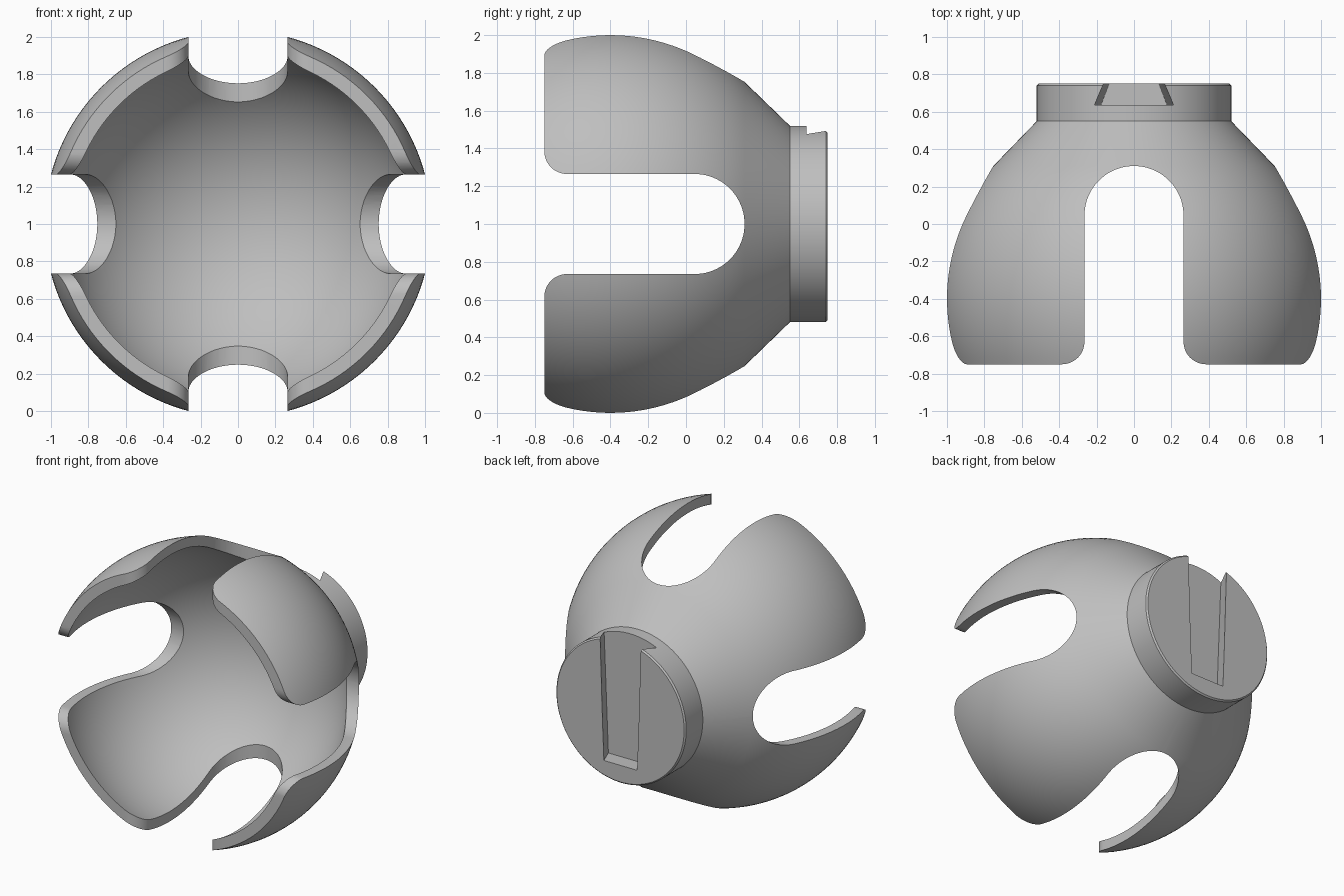
import bpy, bmesh
from math import sin, cos, pi, sqrt, asin, radians
from mathutils import Vector, Matrix

old = bpy.data.objects.get("Cube")
if old:
    bpy.data.objects.remove(old, do_unlink=True)

OUTER, INNER = 1.0345, 0.965      # shell radii
CENTRE_Y, RIM_Y = -0.4, -0.75     # sphere centre and open rim
SLOT, FILLET = 0.265, 0.12        # slot half width and corner radius
MID = Vector((0, 0, 1))

grey = bpy.data.materials.new("plain grey")
grey.use_nodes = True
grey.diffuse_color = (0.52, 0.52, 0.52, 1)
grey.node_tree.nodes["Principled BSDF"].inputs["Base Color"].default_value = (0.52, 0.52, 0.52, 1)


def make_object(name, bm):
    bmesh.ops.recalc_face_normals(bm, faces=bm.faces[:])
    mesh = bpy.data.meshes.new(name)
    bm.to_mesh(mesh)
    bm.free()
    mesh.materials.append(grey)
    obj = bpy.data.objects.new(name, mesh)
    bpy.context.collection.objects.link(obj)
    return obj


def sphere_arc(radius, y_start, y_end, steps):
    """Points (r, y) on a sphere profile between two heights along the axis."""
    a = asin((y_start - CENTRE_Y) / radius)
    b = asin(min(1, (y_end - CENTRE_Y) / radius))
    angles = [a + (b - a) * i / steps for i in range(steps + 1)]
    return [(radius * cos(t), CENTRE_Y + radius * sin(t)) for t in angles]


# Cup: round shell, conical neck and mounting disc revolved about the y axis
profile = sphere_arc(OUTER, RIM_Y, 0.31, 28)
profile += [(0.52, 0.55), (0.52, 0.74), (0.51, 0.75), (0, 0.75)]
profile += sphere_arc(INNER, RIM_Y, CENTRE_Y + INNER, 40)[::-1]
profile.append(profile[0])
bm = bmesh.new()
ring = [bm.verts.new((r, y, 1)) for r, y in profile]
# the disc axis itself is not swept
edges = [bm.edges.new(pair) for pair in zip(ring, ring[1:])
         if max(pair[0].co.x, pair[1].co.x) > 0.001]
bmesh.ops.spin(bm, geom=ring + edges, cent=MID, axis=(0, 1, 0), angle=2 * pi, steps=128)
bmesh.ops.remove_doubles(bm, verts=bm.verts[:], dist=0.0002)
cup = make_object("cup", bm)


# Slot cutter: round-ended channel with filleted mouth
def slot_cutter(name, turn):
    end_y = 0.31 - SLOT
    side = [(SLOT + FILLET, RIM_Y - 0.2)]
    for i in range(13):
        t = pi / 2 * i / 12
        side.append((SLOT + FILLET - FILLET * sin(t), RIM_Y + FILLET - FILLET * cos(t)))
    outline = side + [(SLOT * cos(pi * i / 40), end_y + SLOT * sin(pi * i / 40)) for i in range(41)]
    outline += [(-x, y) for x, y in reversed(side)]
    bm = bmesh.new()
    face = bm.faces.new([bm.verts.new((x, y, -1.5)) for x, y in outline])
    grown = bmesh.ops.extrude_face_region(bm, geom=[face])["geom"]
    bmesh.ops.translate(bm, vec=(0, 0, 3), verts=[v for v in grown if isinstance(v, bmesh.types.BMVert)])
    bmesh.ops.remove_doubles(bm, verts=bm.verts[:], dist=0.0002)
    bmesh.ops.transform(bm, matrix=Matrix.Translation(MID) @ Matrix.Rotation(turn, 4, 'Y'), verts=bm.verts[:])
    return make_object(name, bm)


# Dovetail cutter: tapered, undercut channel open at the top of the disc
def dovetail_cutter():
    bm = bmesh.new()
    for z, deep, shallow in ((1.6, 0.215, 0.145), (0.61, 0.176, 0.114)):
        for s in (-1, 1):
            bm.verts.new((s * deep, 0.637, z))
            bm.verts.new((s * shallow, 0.8, z))
    bmesh.ops.convex_hull(bm, input=bm.verts[:])
    return make_object("dovetail_cutter", bm)


cutters = [slot_cutter("upright_slot_cutter", 0),
           slot_cutter("sideways_slot_cutter", pi / 2),
           dovetail_cutter()]

bpy.ops.object.select_all(action='DESELECT')
cup.select_set(True)
bpy.context.view_layer.objects.active = cup
for cutter in cutters:
    cutter.hide_render = True
    cut = cup.modifiers.new(cutter.name, 'BOOLEAN')
    cut.operation = 'DIFFERENCE'
    cut.solver = 'EXACT'
    cut.object = cutter
    bpy.ops.object.modifier_apply(modifier=cut.name)
for cutter in cutters:
    bpy.data.objects.remove(cutter, do_unlink=True)

bpy.ops.object.shade_smooth_by_angle(angle=radians(25))
